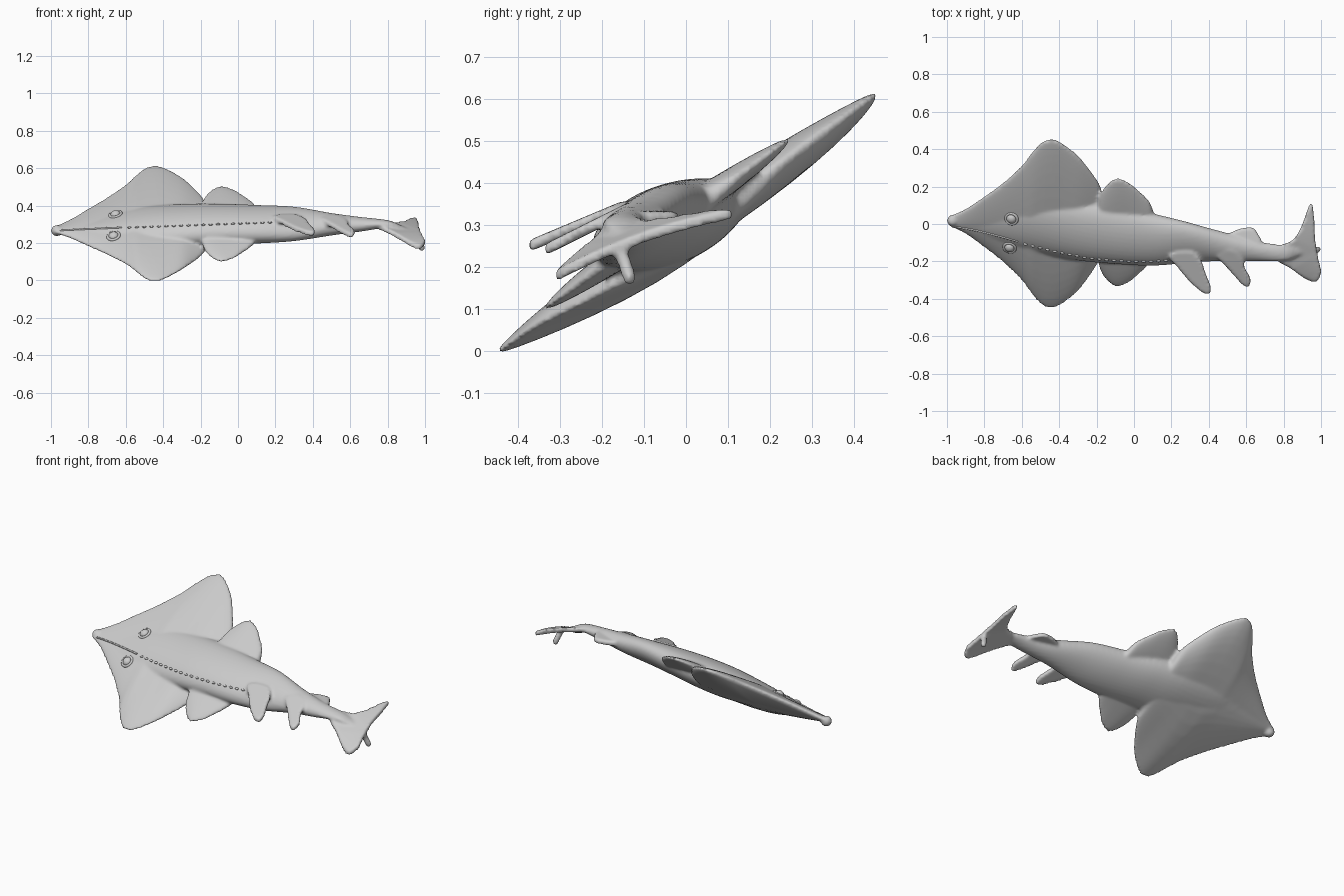
import bpy, bmesh, math
from mathutils import Vector

if "Cube" in bpy.data.objects:
    bpy.data.objects.remove(bpy.data.objects["Cube"])

def spline(rows, n=6, closed=False):
    """Catmull-Rom through rows of equal-length tuples."""
    out, m = [], len(rows)
    get = (lambda i: rows[i % m]) if closed else (lambda i: rows[max(0, min(m - 1, i))])
    for i in range(m if closed else m - 1):
        a, b, c, d = (get(i + j) for j in (-1, 0, 1, 2))
        for s in range(n):
            t = s / n
            out.append(tuple(.5 * (2*q + (r-p)*t + (2*p-5*q+4*r-u)*t*t + (3*q-p-3*r+u)*t**3)
                             for p, q, r, u in zip(a, b, c, d)))
    if not closed:
        out.append(rows[-1])
    return out

bm = bmesh.new()

def loft(rows, sharp, sag=0):
    """Rows: x, centre y, centre z, half height, back depth, belly depth, slope of y over z."""
    rings, N = [], 40
    for x, yc, zc, hz, hd, hv, k in spline(rows):
        hz, hd, hv = max(hz, .004), max(hd, .004), max(hv, .004)
        ring = []
        for i in range(N):
            t = 2 * math.pi * i / N
            s, c = math.sin(t), math.cos(t)
            d = (hd if s > 0 else hv) * s * (1 - sharp + sharp * abs(s))
            if s < 0 and c < 0:      # fuller belly towards the lower wing
                d -= sag * math.sin(-c * math.pi) * min(1, hz / .3)
            ring.append(bm.verts.new((x, yc + k * hz * c - d, zc + hz * c)))
        rings.append(ring)
    faces = [bm.faces.new((a[i], a[(i+1) % N], b[(i+1) % N], b[i]))
             for a, b in zip(rings, rings[1:]) for i in range(N)]
    faces += [bm.faces.new(rings[0][::-1]), bm.faces.new(rings[-1])]
    bmesh.ops.recalc_face_normals(bm, faces=faces)

def fin(outline, zf, half=.014):
    """Blade from an x-y outline; zf gives the height of its middle surface."""
    pts = spline(outline, 4, True)
    up = [bm.verts.new((x, y, zf(x, y) + half)) for x, y in pts]
    lo = [bm.verts.new((x, y, zf(x, y) - half)) for x, y in pts]
    n = len(pts)
    faces = [bm.faces.new((up[i], up[(i+1) % n], lo[(i+1) % n], lo[i])) for i in range(n)]
    caps = [bm.faces.new(up), bm.faces.new(lo[::-1])]
    bmesh.ops.recalc_face_normals(bm, faces=faces + caps)
    bmesh.ops.triangulate(bm, faces=caps)

def ball(loc, size):
    vs = bmesh.ops.create_uvsphere(bm, u_segments=20, v_segments=12, radius=1)['verts']
    for v in vs:
        v.co = Vector(loc) + Vector(a * b for a, b in zip(v.co, size))

# trunk and tail
loft([(-.95, .01, .268, .02, .02, .02, 1.2), (-.75, .0, .28, .06, .055, .06, 1.2),
      (-.55, -.005, .29, .10, .105, .11, 1.0), (-.3, -.03, .295, .113, .14, .145, .8),
      (-.1, -.05, .3, .11, .145, .14, .72), (.1, -.08, .3, .103, .125, .118, .7),
      (.3, -.1, .302, .092, .09, .09, .65), (.5, -.12, .3, .06, .075, .068, .4),
      (.65, -.142, .3, .04, .055, .05, .3), (.8, -.155, .302, .02, .042, .042, .3),
      (.87, -.145, .283, .012, .03, .03, .3), (.92, -.14, .268, .004, .01, .01, .3)], .1)

# pectoral disc
H = [(-.98, .018), (-.9, .05), (-.8, .102), (-.7, .154), (-.6, .214), (-.55, .255), (-.5, .294),
     (-.455, .309), (-.4, .301), (-.3, .248), (-.22, .185), (-.18, .14), (-.16, .08), (-.13, .02)]
disc = []
for x, h in H:
    f = min(1, h / .25)
    disc.append((x, .015 - .015 * f, .268 + .036 * f, h, .02 + .055 * f, .02 + .1 * f, 1.2 + .25 * f))
loft(disc, .5, .035)

# pelvic fins
loft([(x, -.045, .302, h, .06, .06, 1.42) for x, h in
      [(-.2, .08), (-.17, .155), (-.1, .202), (-.03, .187), (.03, .152), (.08, .115), (.1, .08), (.12, .03)]], .3)

# two dorsal fins
fin([(.19, -.17), (.24, -.24), (.3, -.31), (.36, -.362), (.4, -.374), (.412, -.34), (.385, -.27), (.36, -.2), (.3, -.15)],
    lambda x, y: .322 + .42 * (y + .2))
fin([(.45, -.17), (.48, -.215), (.53, -.27), (.58, -.325), (.615, -.334), (.622, -.29), (.595, -.24), (.58, -.19), (.52, -.14)],
    lambda x, y: .308 + .5 * (y + .2))
# small anal fin
fin([(.46, -.09), (.52, -.045), (.58, -.022), (.635, -.02), (.66, -.05), (.68, -.1), (.6, -.14)],
    lambda x, y: .318, .014)
# tail fin
fin([(.76, -.125), (.85, -.085), (.9, 0), (.93, .085), (.95, .112), (.962, .05), (.967, -.05), (.974, -.12),
     (.987, -.19), (1.0, -.26), (.972, -.31), (.91, -.29), (.84, -.24), (.76, -.19)],
    lambda x, y: .3 + .27*y - .4*y*y + .045 * max(0, min(1, (.95 - x) / .17)), .014)
# small tab under the tail fin
for i in range(5):
    f = i / 4
    ball((.962 + .02 * f, -.155 + .02 * f, .235 - .06 * f), (.018, .017, .02))
# snout knob
ball((-.968, .018, .266), (.032, .032, .031))

me = bpy.data.meshes.new("fish_body")
bm.to_mesh(me)
bm.free()
body = bpy.data.objects.new("fish_body", me)
bpy.context.collection.objects.link(body)
rm = body.modifiers.new("fuse", 'REMESH')
rm.mode, rm.voxel_size, rm.use_smooth_shade = 'VOXEL', .009, True
sm = body.modifiers.new("soften", 'SMOOTH')
sm.factor, sm.iterations = .5, 5
bpy.context.view_layer.update()
skin = body.evaluated_get(bpy.context.evaluated_depsgraph_get())

def on_back(x, z):
    """Point and normal on the back of the fish."""
    hit, loc, nor, _ = skin.ray_cast((x, -2, z), (0, 1, 0))
    return (loc.copy(), nor.copy()) if hit else (Vector((x, 0, z)), Vector((0, -1, 0)))

def smooth(name):
    o = bpy.context.object
    o.name = name
    bpy.ops.object.shade_smooth()
    return o

# eyes with raised rims
for side, spot in (("upper", (-.655, .352)), ("lower", (-.665, .237))):
    p, n = on_back(*spot)
    q = n.to_track_quat('Z', 'Y').to_euler()
    bpy.ops.mesh.primitive_uv_sphere_add(segments=20, ring_count=12, radius=.027, location=p, rotation=q)
    smooth(side + "_eye").scale = (1, 1, .8)
    bpy.ops.mesh.primitive_torus_add(major_radius=.031, minor_radius=.008, major_segments=28,
                                     minor_segments=8, location=p, rotation=q)
    smooth(side + "_eye_rim")

# row of thorns along the back
for i in range(20):
    f = i / 19
    p, n = on_back(-.58 + .75 * f, .283 + .027 * f)
    bpy.ops.mesh.primitive_uv_sphere_add(segments=10, ring_count=6, radius=1, location=p)
    smooth("back_thorn").scale = (.012, .008, .006)

# ridge along the snout
cu = bpy.data.curves.new("snout_ridge", 'CURVE')
cu.dimensions, cu.bevel_depth, cu.bevel_resolution, cu.use_fill_caps = '3D', .005, 2, True
sp = cu.splines.new('POLY')
sp.points.add(12)
for i, pt in enumerate(sp.points):
    f = i / 12
    pt.co = (*on_back(-.95 + .33 * f, .268 + .015 * f)[0], 1)
bpy.context.collection.objects.link(bpy.data.objects.new("snout_ridge", cu))
